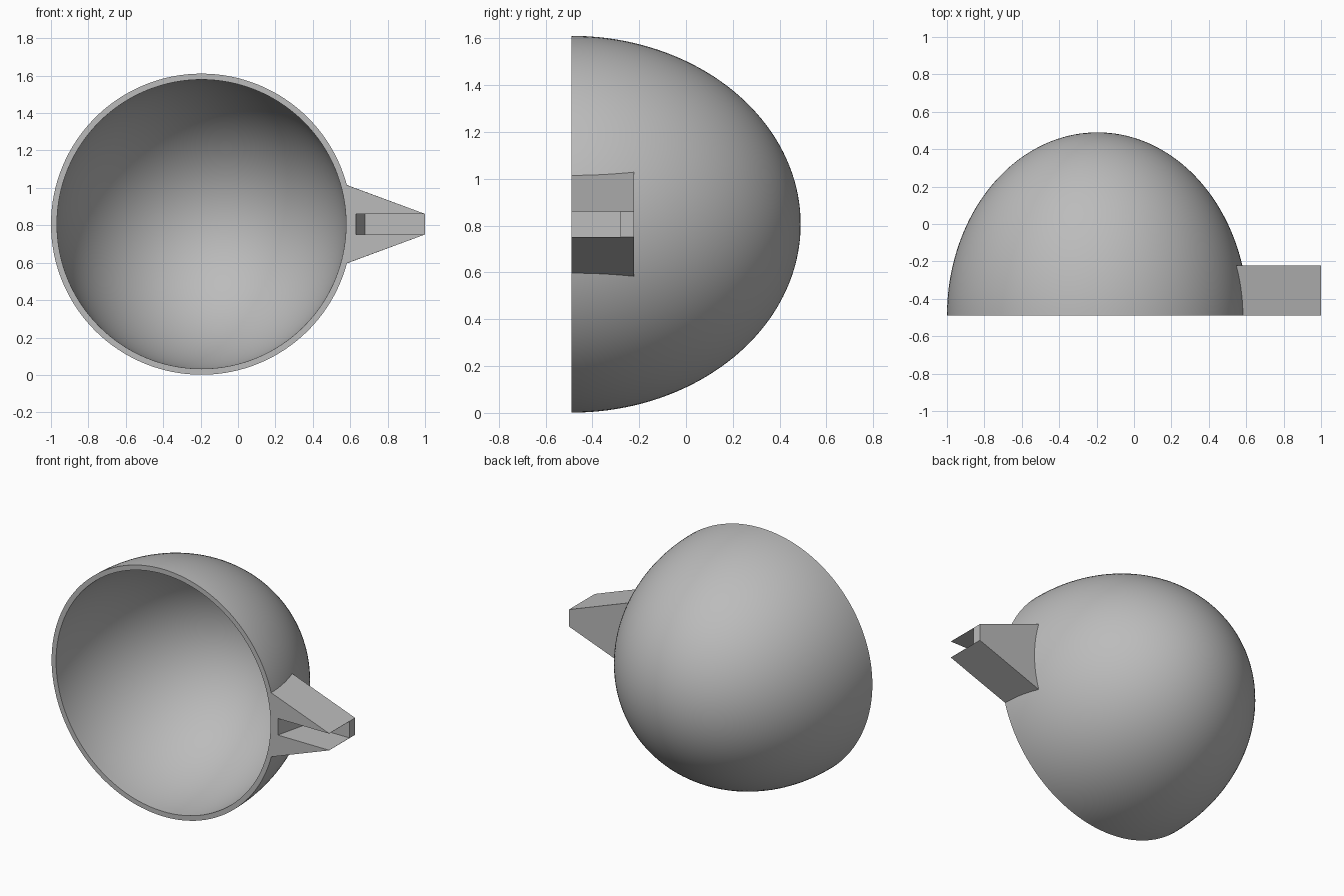
import bpy, bmesh
from math import sin, cos, pi, asin
from mathutils import Vector

cube = bpy.data.objects.get("Cube")
if cube:
    bpy.data.objects.remove(cube, do_unlink=True)

grey = bpy.data.materials.new("plain grey")
grey.use_nodes = True
COLOUR = (0.5, 0.5, 0.5, 1)
grey.diffuse_color = COLOUR
grey.node_tree.nodes["Principled BSDF"].inputs["Base Color"].default_value = COLOUR

CX, CZ, RIM_Y = -0.195, 0.806, -0.49
RADIUS, DEPTH, WALL = 0.805, 0.98, 0.032


def make_object(name, bm):
    bmesh.ops.recalc_face_normals(bm, faces=bm.faces)
    mesh = bpy.data.meshes.new(name)
    bm.to_mesh(mesh)
    bm.free()
    mesh.materials.append(grey)
    obj = bpy.data.objects.new(name, mesh)
    bpy.context.collection.objects.link(obj)
    return obj


def loft(name, ring_a, ring_b):
    """Solid between two matching rings of points."""
    bm = bmesh.new()
    a = [bm.verts.new(p) for p in ring_a]
    b = [bm.verts.new(p) for p in ring_b]
    bm.faces.new(a)
    bm.faces.new(b)
    for i in range(len(a)):
        j = (i + 1) % len(a)
        bm.faces.new((a[i], a[j], b[j], b[i]))
    return make_object(name, bm)


def boolean(obj, other, operation):
    bpy.ops.object.select_all(action="DESELECT")
    bpy.context.view_layer.objects.active = obj
    obj.select_set(True)
    mod = obj.modifiers.new(operation.lower(), "BOOLEAN")
    mod.operation, mod.object, mod.solver = operation, other, "EXACT"
    bpy.ops.object.modifier_apply(modifier=mod.name)
    bpy.data.objects.remove(other, do_unlink=True)


# Hollow half-ellipsoid bowl, open to the front
STEPS = 40
angles = [i * pi / 2 / STEPS for i in range(STEPS + 1)]
outer = [(RADIUS * sin(a), DEPTH * cos(a)) for a in angles]
inner = [((RADIUS - WALL) * sin(a), (DEPTH - WALL) * cos(a)) for a in reversed(angles)]
bm = bmesh.new()
profile = [bm.verts.new((CX + r, RIM_Y + d, CZ)) for r, d in outer + inner]
edges = [bm.edges.new(pair) for pair in zip(profile, profile[1:])]
bmesh.ops.spin(bm, geom=profile + edges, cent=(CX, 0, CZ), axis=(0, 1, 0),
               angle=2 * pi, steps=128, use_duplicate=False)
bmesh.ops.remove_doubles(bm, verts=bm.verts, dist=0.0002)
bowl = make_object("bowl", bm)


# Tapered side lug whose inner end follows the bowl wall
def lug_ring(y, radius, half_height):
    limit = asin(half_height / radius)
    arc = [limit * i / 6 for i in range(-6, 7)]
    ring = [(CX + radius * cos(a), y, CZ + radius * sin(a)) for a in arc]
    return ring + [(1, y, CZ + 0.055), (1, y, CZ - 0.055)]


lug = loft("lug", lug_ring(RIM_Y, 0.79, 0.215), lug_ring(-0.223, 0.757, 0.23))

# Slot in the lug, open to the front and the tip
slot = [(0.618, -0.54), (0.68, -0.28), (1.1, -0.28), (1.1, -0.54)]
cutter = loft("slot_cutter", [(x, y, CZ - 0.054) for x, y in slot],
              [(x, y, CZ + 0.054) for x, y in slot])
cutter.hide_render = True
boolean(lug, cutter, "DIFFERENCE")
boolean(bowl, lug, "UNION")

# Smooth curves, crisp rim and lug edges
bpy.ops.object.shade_smooth_by_angle(angle=0.5)
bowl.name = "bowl_with_lug"
